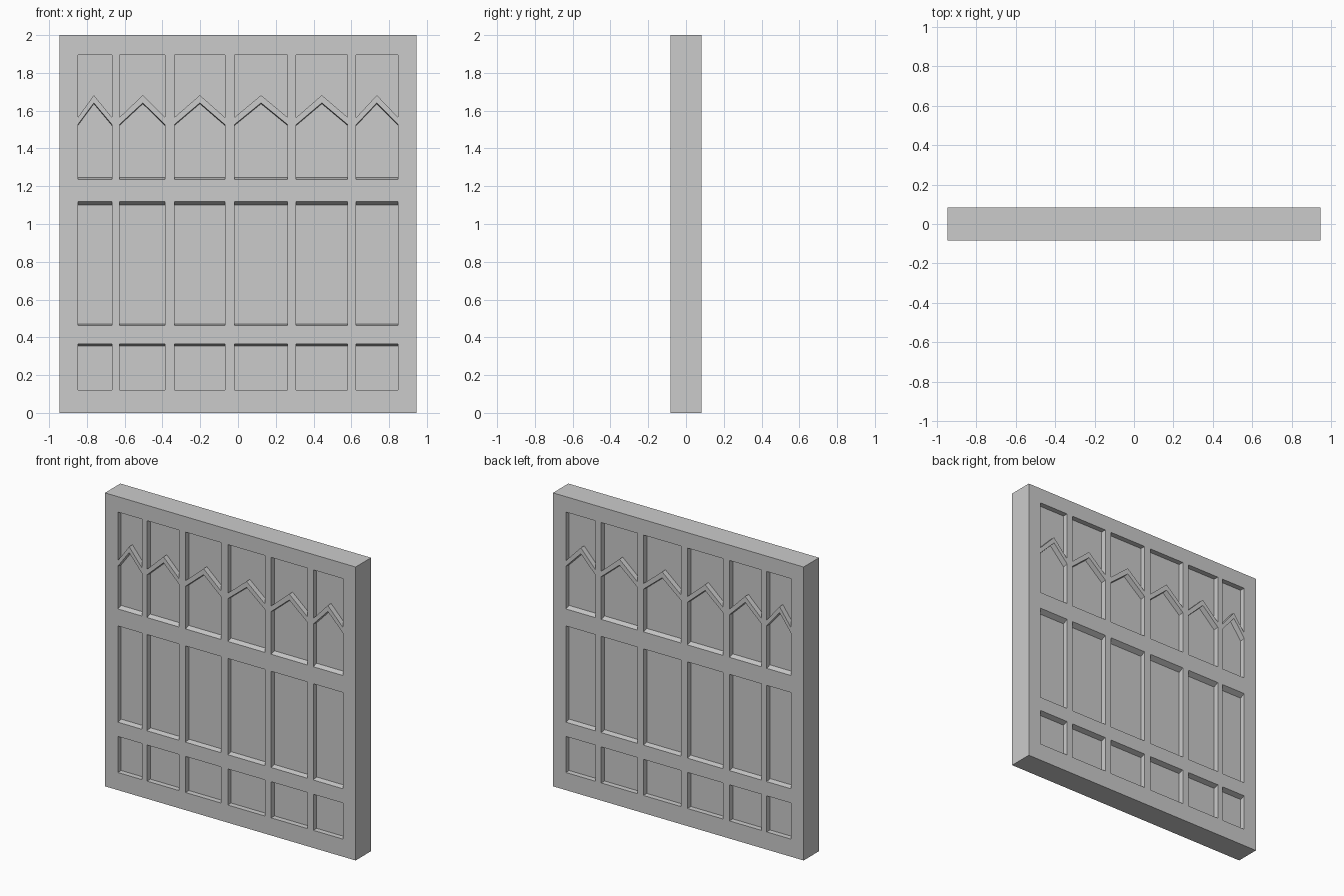
import bpy, bmesh

if "Cube" in bpy.data.objects:
    bpy.data.objects.remove(bpy.data.objects["Cube"])

HALF_W, HALF_D, HEIGHT, RECESS = 0.945, 0.083, 2.0, 0.036

# column: left edge, right edge, gable peak
COLUMNS = [(-0.848, -0.667, -0.763), (-0.628, -0.386, -0.504), (-0.337, -0.069, -0.202),
           (-0.019, 0.263, 0.122), (0.308, 0.581, 0.444), (0.626, 0.848, 0.735)]


def mesh_object(name, bm):
    bmesh.ops.recalc_face_normals(bm, faces=bm.faces[:])
    mesh = bpy.data.meshes.new(name)
    bm.to_mesh(mesh)
    bm.free()
    obj = bpy.data.objects.new(name, mesh)
    bpy.context.collection.objects.link(obj)
    return obj


def add_recess(bm, mouth, floor, side):
    """Tapered pocket: the mouth outline lies on the face, the floor outline inside."""
    outer = [bm.verts.new((2 * a - c, side * (HALF_D + RECESS), 2 * b - d))
             for (a, b), (c, d) in zip(mouth, floor)]
    inner = [bm.verts.new((c, side * (HALF_D - RECESS), d)) for c, d in floor]
    bm.faces.new(outer)
    bm.faces.new(inner[::-1])
    n = len(outer)
    for i in range(n):
        j = (i + 1) % n
        bm.faces.new((outer[i], inner[i], inner[j], outer[j]))


def rect(l, r, b, t):
    return [(l, b), (r, b), (r, t), (l, t)]


def gable(l, r, p, b, shoulder, peak):
    return [(l, b), (r, b), (r, shoulder), (p, peak), (l, shoulder)]


# solid slab
bm = bmesh.new()
bmesh.ops.create_cube(bm, size=1)
for v in bm.verts:
    v.co = (v.co.x * 2 * HALF_W, v.co.y * 2 * HALF_D, (v.co.z + 0.5) * HEIGHT)
slab = mesh_object("panelled_slab", bm)

# pockets for every column, on both faces
bm = bmesh.new()
for l, r, p in COLUMNS:
    top = [(l, 1.564), (p, 1.682), (r, 1.564), (r, 1.895), (l, 1.895)]
    pockets = [
        (top, top),
        (gable(l, r, p, 1.235, 1.526, 1.641), gable(l, r, p, 1.245, 1.521, 1.636)),
        (rect(l, r, 0.463, 1.119), rect(l, r, 0.470, 1.101)),
        (rect(l, r, 0.120, 0.366), rect(l, r, 0.120, 0.355)),
    ]
    for mouth, floor in pockets:
        for side in (-1, 1):
            add_recess(bm, mouth, floor, side)
cutter = mesh_object("pocket_cutter", bm)
cutter.hide_render = True

# carve the pockets and drop the cutter
mod = slab.modifiers.new("pockets", 'BOOLEAN')
mod.operation = 'DIFFERENCE'
mod.solver = 'EXACT'
mod.object = cutter
bpy.context.view_layer.objects.active = slab
slab.select_set(True)
bpy.ops.object.modifier_apply(modifier=mod.name)
bpy.data.objects.remove(cutter, do_unlink=True)
